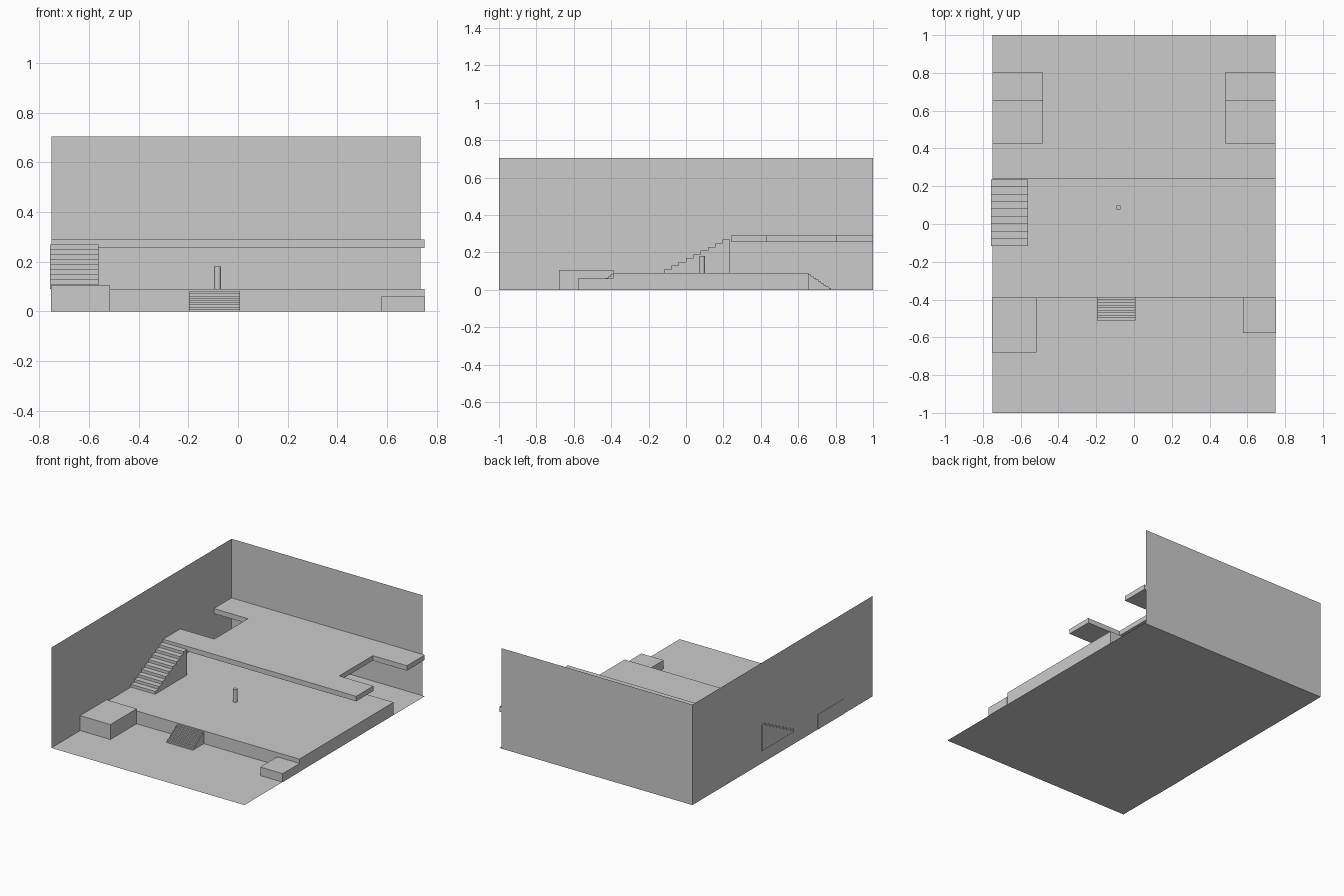
import bpy, bmesh
from mathutils import Vector

if "Cube" in bpy.data.objects:
    bpy.data.objects.remove(bpy.data.objects["Cube"])


def extrude(name, points, direction):
    """Solid made by sweeping a flat outline along a direction."""
    bm = bmesh.new()
    face = bm.faces.new([bm.verts.new(p) for p in points])
    if direction:
        result = bmesh.ops.extrude_face_region(bm, geom=[face], use_keep_orig=True)
        moved = [v for v in result["geom"] if isinstance(v, bmesh.types.BMVert)]
        bmesh.ops.translate(bm, verts=moved, vec=Vector(direction))
        bmesh.ops.recalc_face_normals(bm, faces=bm.faces)
    mesh = bpy.data.meshes.new(name)
    bm.to_mesh(mesh)
    bm.free()
    obj = bpy.data.objects.new(name, mesh)
    bpy.context.collection.objects.link(obj)
    return obj


def box(name, x0, x1, y0, y1, z0, z1):
    outline = [(x0, y0, z0), (x1, y0, z0), (x1, y1, z0), (x0, y1, z0)]
    return extrude(name, outline, (0, 0, z1 - z0))


def stairs(name, x0, x1, y_low, y_high, z0, first, rise, count):
    """Solid stair: stepped side profile swept across its width."""
    run = (y_high - y_low) / count
    profile = [(x0, y_high, z0), (x0, y_low, z0)]
    for i in range(count):
        z = z0 + first + i * rise
        profile += [(x0, y_low + i * run, z), (x0, y_low + (i + 1) * run, z)]
    return extrude(name, profile, (x1 - x0, 0, 0))


# Floor and the two sheet walls
extrude("floor", [(-.75, -1, 0), (.75, -1, 0), (.75, 1, 0), (-.75, 1, 0)], None)
extrude("left_wall", [(-.75, -1, 0), (-.75, 1, 0), (-.75, 1, .705), (-.75, -1, .705)], None)
extrude("back_wall", [(-.75, 1, 0), (.735, 1, 0), (.735, 1, .705), (-.75, 1, .705)], None)

# Raised middle platform and the corner blocks in front of it
box("platform", -.75, .75, -.39, .655, 0, .09)
box("left_block", -.752, -.515, -.68, -.388, 0, .105)
box("right_block", .578, .752, -.578, -.39, 0, .06)

# Balcony slab with a notch on each side
half = [(.75, .24), (.75, .43), (.485, .43), (.485, .803), (.75, .803), (.75, 1)]
outline = half + [(-x, y) for x, y in reversed(half)]
extrude("balcony", [(x, y, .255) for x, y in outline], (0, 0, .035))

# Stairs: floor to platform at front and back, platform to balcony on the left
stairs("front_stairs", -.197, .008, -.512, -.39, 0, .009, .009, 9)
stairs("back_stairs", -.197, .008, .775, .655, 0, .009, .009, 9)
stairs("balcony_stairs", -.757, -.562, -.117, .235, .09, .02, .02, 9)

# Small post standing on the platform
bpy.ops.mesh.primitive_cylinder_add(vertices=32, radius=.014, depth=.09,
                                    location=(-.082, .087, .135))
bpy.context.object.name = "post"
bpy.ops.object.shade_smooth_by_angle()
